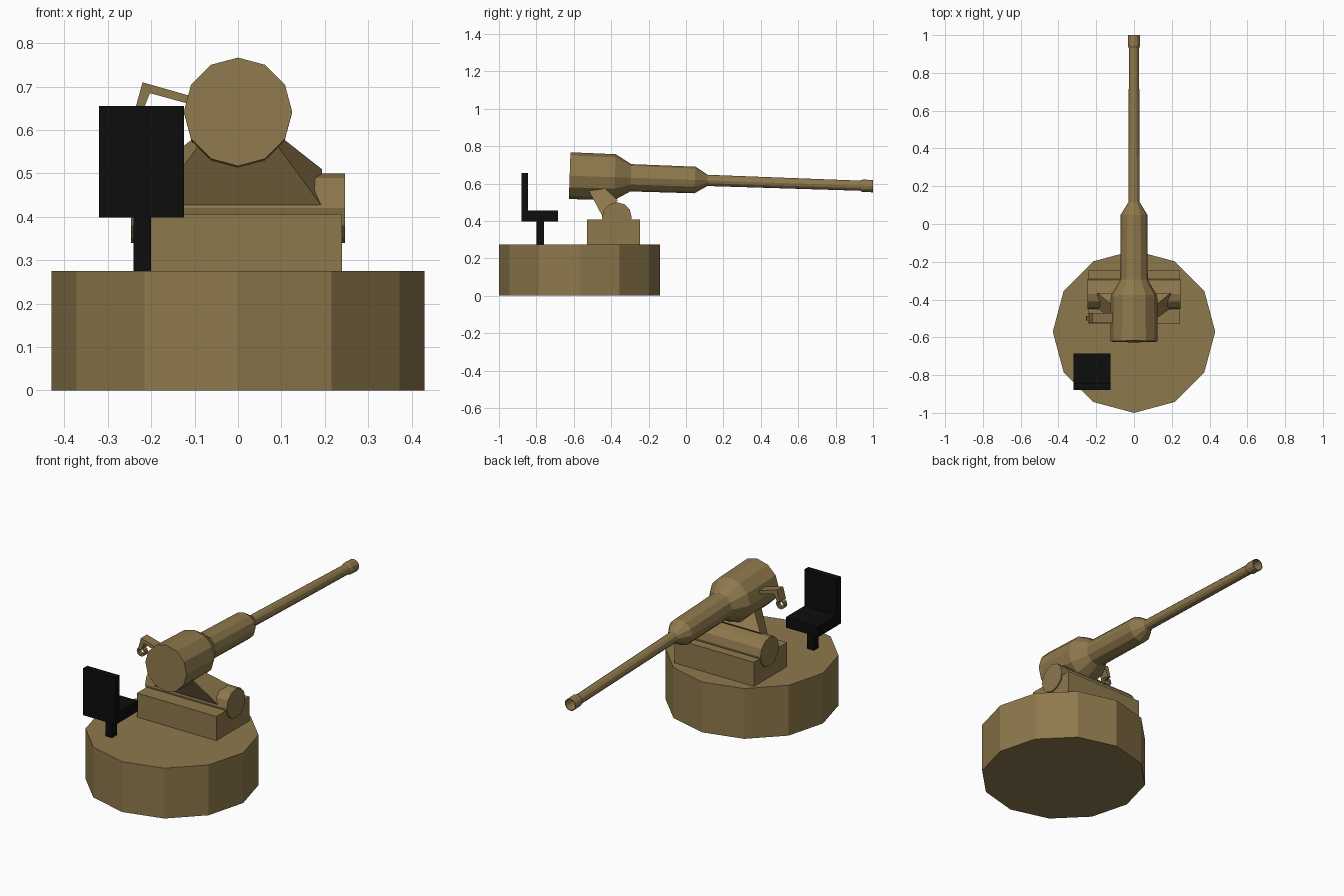
import bpy, bmesh, math
from mathutils import Matrix, Vector

if "Cube" in bpy.data.objects:
    bpy.data.objects.remove(bpy.data.objects["Cube"])


def material(name, rgb):
    m = bpy.data.materials.new(name)
    m.diffuse_color = (*rgb, 1)
    m.use_nodes = True
    m.node_tree.nodes["Principled BSDF"].inputs["Base Color"].default_value = m.diffuse_color
    return m


BROWN = material("khaki brown", (0.27, 0.19, 0.073))
BLACK = material("black", (0.004, 0.004, 0.004))


def finish(name, bm, mat):
    bmesh.ops.recalc_face_normals(bm, faces=bm.faces)
    me = bpy.data.meshes.new(name)
    bm.to_mesh(me)
    bm.free()
    me.materials.append(mat)
    ob = bpy.data.objects.new(name, me)
    bpy.context.collection.objects.link(ob)
    return ob


def box(name, lo, hi, mat):
    lo, hi = Vector(lo), Vector(hi)
    bm = bmesh.new()
    bmesh.ops.create_cube(bm, size=1)
    for v in bm.verts:
        v.co = (lo + hi) / 2 + v.co * (hi - lo)
    return finish(name, bm, mat)


def prism(name, centre, radius, depth, rot, mat, sides=12):
    bm = bmesh.new()
    bmesh.ops.create_cone(bm, cap_ends=True, segments=sides, radius1=radius, radius2=radius,
                          depth=depth, matrix=Matrix.Translation(centre) @ rot)
    return finish(name, bm, mat)


def loft(name, rings, mat, cap=True, closed=False):
    """Skin a row of equal-length vertex rings."""
    bm = bmesh.new()
    rows = [[bm.verts.new(p) for p in r] for r in rings]
    n = len(rows[0])
    pairs = list(zip(rows, rows[1:])) + ([(rows[-1], rows[0])] if closed else [])
    for a, b in pairs:
        for i in range(n):
            j = (i + 1) % n
            bm.faces.new((a[i], a[j], b[j], b[i]))
    if cap:
        bm.faces.new(rows[0])
        bm.faces.new(rows[-1])
    return finish(name, bm, mat)


# Round pedestal
prism("pedestal", (0, -0.57, 0.1375), 0.43, 0.275, Matrix(), BROWN)

# Mount block and trunnion roller
box("mount_block", (-0.24, -0.53, 0.27), (0.24, -0.245, 0.407), BROWN)
prism("trunnion_roller", (0, -0.37, 0.42), 0.08, 0.494, Matrix.Rotation(math.pi / 2, 4, 'Y'), BROWN)

# Tapered cradle leaning back from the roller to the breech
foot = [(-0.193, -0.447, 0.425), (0.193, -0.447, 0.425), (0.193, -0.365, 0.51), (-0.193, -0.365, 0.51)]
head = [(-0.085, -0.525, 0.572), (0.085, -0.525, 0.572), (0.085, -0.455, 0.595), (-0.085, -0.455, 0.595)]
loft("cradle", [foot, head], BROWN)

# Gun barrel with breech, sleeve, muzzle and bore, dipping slightly forward
profile = [(-0.622, 0.125), (-0.38, 0.123), (-0.295, 0.073), (0.048, 0.071), (0.115, 0.03),
           (0.93, 0.027), (0.945, 0.033), (1.0, 0.033), (1.0, 0.029), (0.945, 0.027), (0.3, 0.022)]
TILT = math.atan(0.056 / 1.62)
rings = []
for y, r in profile:
    c = Vector((0, y, 0.642 - (y + 0.622) * math.tan(TILT)))
    ring = []
    for k in range(12):
        a = math.tau * k / 12
        ring.append(c + Vector((r * math.cos(a), r * math.sin(a) * math.sin(TILT),
                                r * math.sin(a))))
    rings.append(ring)
loft("gun_barrel", rings, BROWN)

# Sight bracket: bent strip running out and down
strip = [(-0.09, 0.673), (-0.22, 0.71), (-0.237, 0.648), (-0.219, 0.645), (-0.203, 0.685), (-0.09, 0.654)]
loft("sight_bracket", [[(x, y, z) for x, z in strip] for y in (-0.525, -0.472)], BROWN)

# Sight ring hanging below the bracket
ring_rows = []
for k in range(10):
    a = math.tau * k / 10
    ring_rows.append([(-0.229 + r * math.cos(a), y, 0.628 + r * math.sin(a))
                      for r, y in ((0.026, -0.511), (0.026, -0.487), (0.016, -0.487), (0.016, -0.511))])
loft("sight_ring", ring_rows, BROWN, cap=False, closed=True)

# Gunner's seat
box("seat_post", (-0.241, -0.80, 0.27), (-0.201, -0.76, 0.41), BLACK)
box("seat_cushion", (-0.32, -0.846, 0.398), (-0.124, -0.685, 0.455), BLACK)
box("seat_back", (-0.32, -0.88, 0.398), (-0.124, -0.845, 0.655), BLACK)
